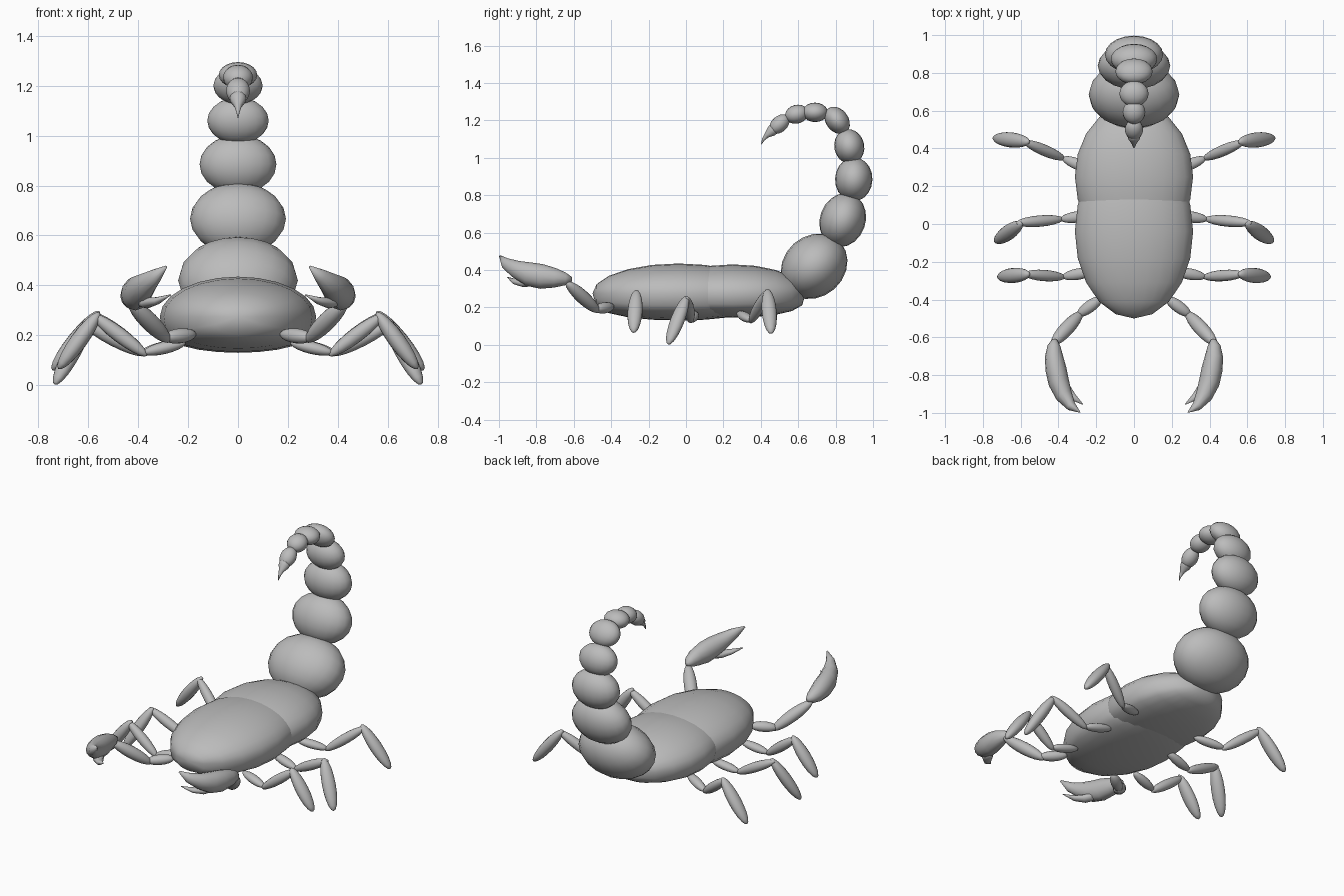
import bpy, bmesh, math
from mathutils import Vector, Matrix

cube = bpy.data.objects.get("Cube")
if cube:
    bpy.data.objects.remove(cube, do_unlink=True)

grey = bpy.data.materials.new("shell grey")
grey.use_nodes = True
colour = (0.5, 0.5, 0.5, 1)
grey.diffuse_color = colour
grey.node_tree.nodes["Principled BSDF"].inputs["Base Color"].default_value = colour


def finish(bm, name):
    bmesh.ops.recalc_face_normals(bm, faces=bm.faces)
    for f in bm.faces:
        f.smooth = True
    mesh = bpy.data.meshes.new(name)
    bm.to_mesh(mesh)
    bm.free()
    mesh.materials.append(grey)
    obj = bpy.data.objects.new(name, mesh)
    bpy.context.collection.objects.link(obj)
    return obj


def basis(d, side=None):
    """Rotation whose z runs along d and whose x is the side direction."""
    z = d.normalized()
    x = side or z.cross(Vector((0, 0, 1))).normalized()
    return Matrix((x, z.cross(x), z)).transposed()


def pod(name, a, b, wide, thick, side=None, segments=16):
    """Ellipsoid stretched from point a to point b."""
    a, b = Vector(a), Vector(b)
    bm = bmesh.new()
    bmesh.ops.create_uvsphere(bm, u_segments=segments, v_segments=10, radius=1)
    scale = Matrix.Diagonal((wide, thick, (b - a).length / 2))
    rot = basis(b - a, side)
    for v in bm.verts:
        v.co = rot @ (scale @ v.co) + (a + b) / 2
    return finish(bm, name)


def loft(name, path, sides=12):
    """Tapering tube through (point, wide, thick) stations, closed at both ends."""
    bm = bmesh.new()
    rings = []
    pts = [Vector(p[0]) for p in path]
    for i, (p, wide, thick) in enumerate(path):
        d = pts[min(i + 1, len(pts) - 1)] - pts[max(i - 1, 0)]
        rot = basis(d)
        ring = []
        for k in range(sides):
            t = math.tau * k / sides
            ring.append(bm.verts.new(pts[i] + rot @ Vector((wide * math.cos(t), thick * math.sin(t), 0))))
        rings.append(ring)
    for r, s in zip(rings, rings[1:]):
        for k in range(sides):
            j = (k + 1) % sides
            bm.faces.new((r[k], r[j], s[j], s[k]))
    bm.faces.new(rings[0])
    bm.faces.new(rings[-1])
    return finish(bm, name)


X = Vector((1, 0, 0))

# Body halves: rounded above, flattened below
for name, y0, y1, wide, z, up, down in (
        ("front_body", -0.50, 0.42, 0.313, 0.275, 0.16, 0.145),
        ("rear_body", -0.14, 0.64, 0.313, 0.275, 0.155, 0.13)):
    body = pod(name, (0, y0, 0), (0, y1, 0), wide, 1, X, 24)
    for v in body.data.vertices:
        h = v.co.z
        v.co.z = z + (up * h if h > 0 else -down * abs(h) ** 0.6)

# Tail beads: y, z, heading in degrees, half length, half width, half thickness
tail = (
    (0.685, 0.42, 42, 0.19, 0.24, 0.163),
    (0.838, 0.667, 70, 0.147, 0.192, 0.122),
    (0.897, 0.885, 88, 0.118, 0.154, 0.10),
    (0.873, 1.06, 102, 0.094, 0.123, 0.08),
    (0.808, 1.20, 128, 0.08, 0.099, 0.06),
    (0.69, 1.243, 180, 0.068, 0.077, 0.052),
    (0.592, 1.233, 195, 0.063, 0.06, 0.05),
    (0.50, 1.18, 222, 0.062, 0.048, 0.043),
)
for i, (y, z, deg, length, wide, thick) in enumerate(tail):
    c = Vector((0, y, z))
    d = Vector((0, math.cos(math.radians(deg)), math.sin(math.radians(deg)))) * length
    pod(f"tail_segment_{i + 1}", c - d, c + d, wide, thick, X, 20)

# Curved stinger
loft("stinger", [((0, 0.49, 1.175), 0.035, 0.035), ((0, 0.455, 1.14), 0.032, 0.028),
                 ((0, 0.43, 1.118), 0.015, 0.014), ((0, 0.412, 1.095), 0.007, 0.007),
                 ((0, 0.402, 1.07), 0.001, 0.001)])

# Leg joints: hip, elbow, knee top, toe
legs = {
    "front": ((0.21, -0.25, 0.17), (0.38, -0.28, 0.13), (0.58, -0.265, 0.28), (0.72, -0.28, 0.065)),
    "middle": ((0.21, 0.05, 0.17), (0.39, 0.025, 0.13), (0.62, 0.005, 0.25), (0.735, -0.095, 0.002)),
    "rear": ((0.21, 0.28, 0.17), (0.38, 0.35, 0.13), (0.58, 0.435, 0.285), (0.745, 0.455, 0.06)),
}

for label, s in (("left", 1), ("right", -1)):
    def side(p):
        return (p[0] * s, p[1], p[2])

    for pair, (hip, elbow, knee, toe) in legs.items():
        hip, elbow, knee, toe = (Vector(side(p)) for p in (hip, elbow, knee, toe))
        name = f"{label}_{pair}_leg"
        over = (knee - elbow).normalized() * 0.02
        pod(name + "_hip", hip, elbow, 0.03, 0.025)
        pod(name + "_thigh", elbow - over, knee + over * 0.3, 0.03, 0.03)
        top = knee + Vector((-0.025 * s, 0, 0.012))
        pod(name + "_foot", top, toe, 0.04, 0.034)

    # Pincer arm
    pod(f"{label}_arm_base", side((0.17, -0.39, 0.205)), side((0.30, -0.485, 0.19)), 0.032, 0.03)
    pod(f"{label}_forearm", side((0.275, -0.465, 0.175)), side((0.435, -0.64, 0.335)), 0.038, 0.036)

    # Pincer: large claw and small lower finger
    loft(f"{label}_claw", [(side(p), w, t) for p, w, t in (
        ((0.42, -0.61, 0.35), 0.012, 0.012), ((0.424, -0.645, 0.352), 0.034, 0.034),
        ((0.424, -0.70, 0.358), 0.048, 0.052), ((0.413, -0.77, 0.365), 0.056, 0.066),
        ((0.398, -0.84, 0.378), 0.055, 0.064), ((0.37, -0.91, 0.405), 0.045, 0.047),
        ((0.332, -0.965, 0.437), 0.026, 0.03), ((0.287, -0.996, 0.475), 0.003, 0.005))])
    loft(f"{label}_claw_finger", [(side(p), w, t) for p, w, t in (
        ((0.40, -0.81, 0.34), 0.03, 0.025), ((0.365, -0.87, 0.33), 0.03, 0.022),
        ((0.325, -0.915, 0.338), 0.02, 0.015), ((0.27, -0.955, 0.362), 0.002, 0.002))])
